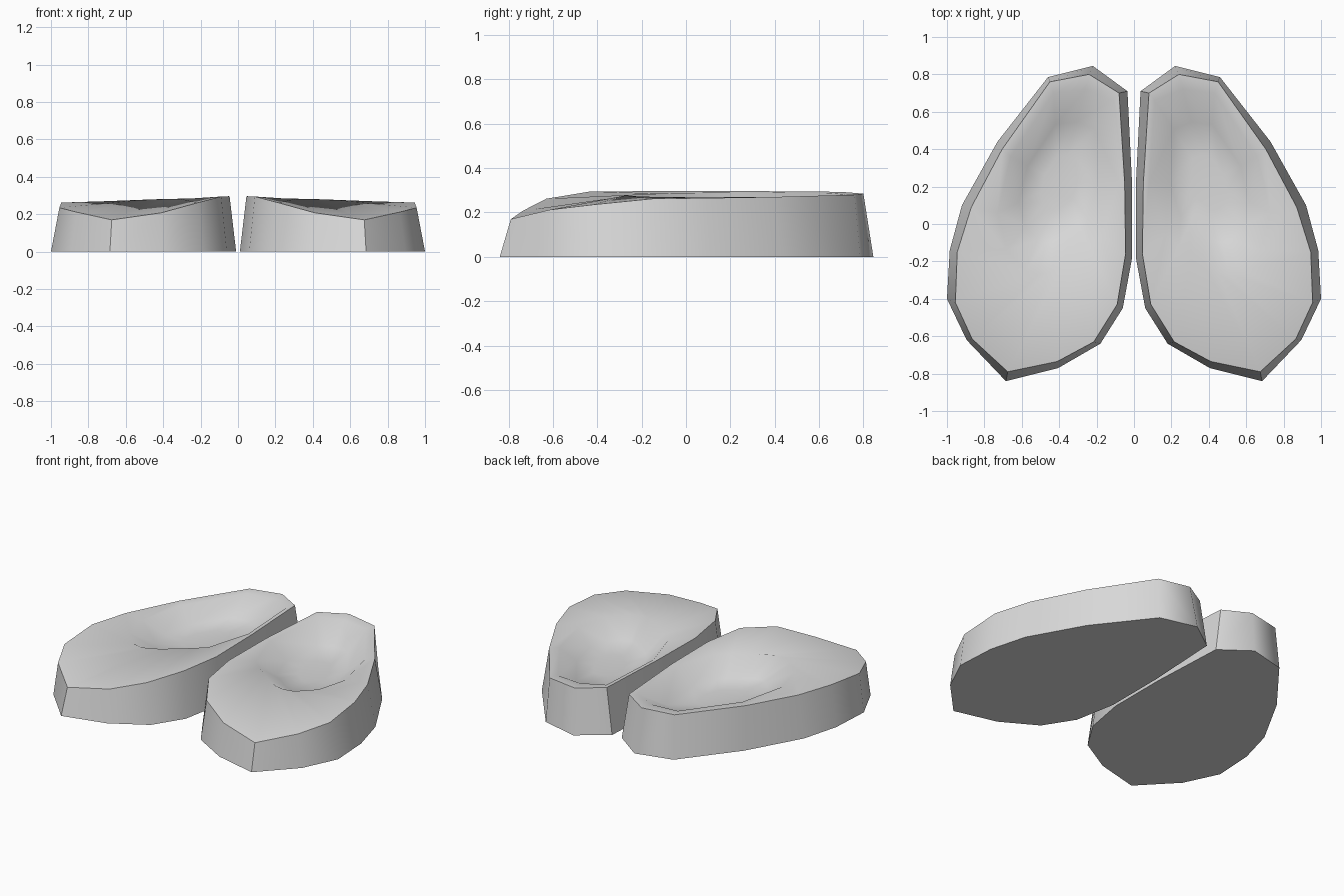
import bpy, bmesh, math

cube = bpy.data.objects.get("Cube")
if cube:
    bpy.data.objects.remove(cube, do_unlink=True)

mat = bpy.data.materials.new("plain_grey")
mat.use_nodes = True
GREY = (0.7, 0.7, 0.7, 1)
mat.diffuse_color = GREY
mat.node_tree.nodes["Principled BSDF"].inputs["Base Color"].default_value = GREY

# Ground outline, top rim and hollow edge of one pad, from the back round the outer side
BASE = [(.22, .845), (.46, .785), (.73, .44), (.92, .10), (.985, -.14), (1, -.40), (.895, -.62),
        (.685, -.84), (.405, -.77), (.18, -.64), (.06, -.45), (.01, -.18), (.01, .21), (.035, .71)]
RIM = [(.24, .80, .285), (.45, .76, .28), (.705, .40, .27), (.87, .09, .265), (.945, -.15, .262),
       (.955, -.42, .235), (.865, -.615, .212), (.675, -.79, .17), (.41, -.735, .208),
       (.215, -.63, .262), (.09, -.43, .295), (.045, -.16, .296), (.05, .22, .297), (.08, .70, .293)]
EDGE = [(.26, .72, .281), (.43, .70, .277), (.66, .36, .268), (.73, .06, .268), (.68, -.14, .27),
        (.58, -.25, .274), (.51, -.27, .277), (.45, -.26, .279), (.38, -.22, .281),
        (.31, -.17, .283), (.24, -.12, .285), (.17, -.06, .287), (.08, .22, .291), (.11, .66, .287)]
CENTRE = (.40, .22)


def hollow_ring(t, z):
    """Hollow edge shrunk towards the centre and lowered to z."""
    cx, cy = CENTRE
    return [(x + (cx - x) * t, y + (cy - y) * t, z) for x, y, _ in EDGE]


def make_pad(name, side):
    bm = bmesh.new()
    n = len(RIM)
    outlines = [[(x, y, 0) for x, y in BASE], RIM, EDGE, hollow_ring(.35, .185), hollow_ring(.7, .17)]
    rings = [[bm.verts.new((side * x, y, z)) for x, y, z in outline] for outline in outlines]
    for a, b in zip(rings, rings[1:]):
        for i in range(n):
            j = (i + 1) % n
            bm.faces.new((a[i], a[j], b[j], b[i]))
    # Flat underside and hollow floor
    bm.faces.new(rings[0])
    bm.faces.new(rings[-1])
    bmesh.ops.recalc_face_normals(bm, faces=bm.faces)
    mesh = bpy.data.meshes.new(name)
    bm.to_mesh(mesh)
    bm.free()
    mesh.materials.append(mat)
    obj = bpy.data.objects.new(name, mesh)
    bpy.context.collection.objects.link(obj)
    bpy.ops.object.select_all(action='DESELECT')
    obj.select_set(True)
    bpy.context.view_layer.objects.active = obj
    bpy.ops.object.shade_smooth_by_angle(angle=math.radians(51))


make_pad("left_pad", 1)
make_pad("right_pad", -1)
